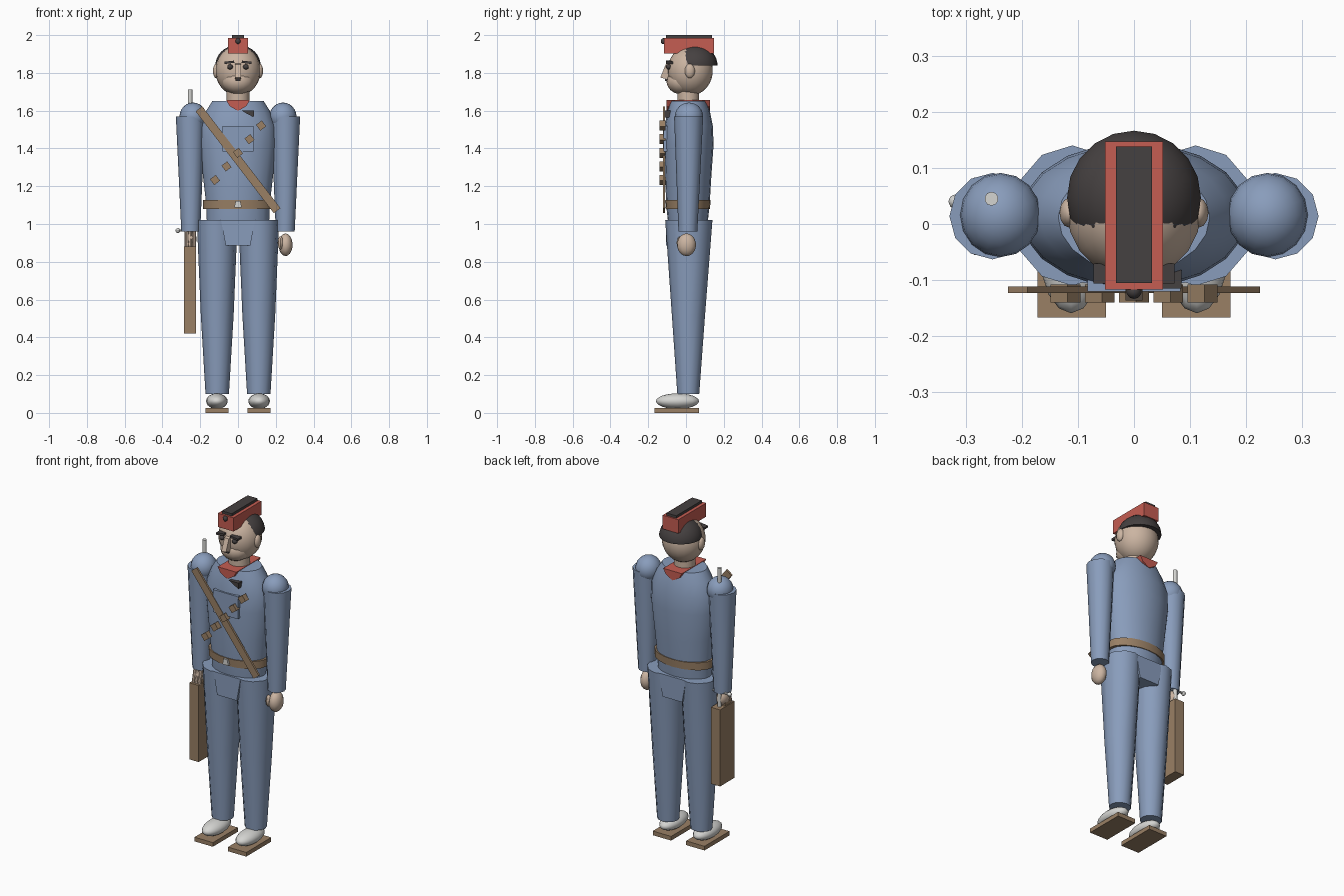
import bpy, bmesh, math
from mathutils import Matrix, Vector

if "Cube" in bpy.data.objects:
    bpy.data.objects.remove(bpy.data.objects["Cube"])


def material(name, rgb):
    m = bpy.data.materials.new(name)
    m.use_nodes = True
    m.diffuse_color = (*rgb, 1)
    m.node_tree.nodes["Principled BSDF"].inputs["Base Color"].default_value = (*rgb, 1)
    return m


BLUE = material("uniform blue", (.25, .335, .50))
BROWN = material("leather brown", (.32, .215, .13))
RED = material("cap red", (.56, .11, .085))
SKIN = material("skin", (.60, .46, .36))
BLACK = material("dark hair", (.06, .052, .052))
WHITE = material("pale grey", (.66, .66, .64))


def finish(bm, name, mat, smooth=True):
    bmesh.ops.recalc_face_normals(bm, faces=bm.faces)
    me = bpy.data.meshes.new(name)
    bm.to_mesh(me)
    bm.free()
    me.materials.append(mat)
    ob = bpy.data.objects.new(name, me)
    bpy.context.collection.objects.link(ob)
    if smooth:
        bpy.ops.object.select_all(action='DESELECT')
        ob.select_set(True)
        bpy.context.view_layer.objects.active = ob
        bpy.ops.object.shade_smooth_by_angle(angle=math.radians(42))
    return ob


def box(name, mat, lo, hi, tilt=0):
    """Box between two corners, optionally tilted about y."""
    lo, hi = Vector(lo), Vector(hi)
    bm = bmesh.new()
    bmesh.ops.create_cube(bm, size=1)
    bm.transform(Matrix.Translation((lo + hi) / 2)
                 @ Matrix.Rotation(tilt, 4, 'Y')
                 @ Matrix.Diagonal((*(hi - lo), 1)))
    return finish(bm, name, mat, False)


def ball(name, mat, centre, radii, seg=16, floor=None):
    """Ellipsoid, optionally cut flat below a height."""
    bm = bmesh.new()
    bmesh.ops.create_uvsphere(bm, u_segments=seg, v_segments=seg * 3 // 4, radius=1)
    bm.transform(Matrix.Translation(centre) @ Matrix.Diagonal((*radii, 1)))
    if floor is not None:
        bmesh.ops.bisect_plane(bm, geom=bm.verts[:] + bm.edges[:] + bm.faces[:],
                               plane_co=(0, 0, floor), plane_no=(0, 0, 1), clear_inner=True)
        bmesh.ops.holes_fill(bm, edges=[e for e in bm.edges if e.is_boundary])
    return finish(bm, name, mat)


def loft(name, mat, rings, seg=12):
    """Stacked elliptical rings: (x, y, z, rx, ry)."""
    bm = bmesh.new()
    loops = []
    for x, y, z, rx, ry in rings:
        loops.append([bm.verts.new((x + rx * math.cos(a), y + ry * math.sin(a), z))
                      for a in (math.tau * i / seg for i in range(seg))])
    for low, high in zip(loops, loops[1:]):
        for i in range(seg):
            j = (i + 1) % seg
            bm.faces.new((low[i], low[j], high[j], high[i]))
    bm.faces.new(loops[0])
    bm.faces.new(loops[-1])
    return finish(bm, name, mat)


def rod(name, mat, start, end, r, seg=10):
    start, end = Vector(start), Vector(end)
    bm = bmesh.new()
    bmesh.ops.create_cone(bm, cap_ends=True, segments=seg, radius1=r, radius2=r,
                          depth=(end - start).length)
    turn = (end - start).to_track_quat('Z', 'Y').to_matrix().to_4x4()
    bm.transform(Matrix.Translation((start + end) / 2) @ turn)
    return finish(bm, name, mat)


def prism(name, mat, outline, lo, hi, axis='Y'):
    """Outline (across, z) extruded along y or x."""
    bm = bmesh.new()
    place = (lambda a, z, d: (a, d, z)) if axis == 'Y' else (lambda a, z, d: (d, a, z))
    f = bm.faces.new([bm.verts.new(place(a, z, lo)) for a, z in outline])
    new = bmesh.ops.extrude_face_region(bm, geom=[f])["geom"]
    bmesh.ops.translate(bm, verts=[v for v in new if isinstance(v, bmesh.types.BMVert)],
                        vec=place(0, 0, hi - lo))
    return finish(bm, name, mat, False)


# Torso, hips and belt
loft("torso", BLUE, [
    (0, .01, 1.01, .165, .105), (0, .01, 1.1, .168, .115), (0, .012, 1.25, .185, .122),
    (0, .015, 1.42, .203, .131), (0, .015, 1.52, .2, .127), (0, .014, 1.6, .168, .112),
    (0, .012, 1.652, .135, .098)], 20)
prism("crotch", BLUE, [(-.09, 1.02), (.09, 1.02), (.065, .885), (-.065, .885)], -.105, .13)
loft("belt", BROWN, [(0, .01, 1.08, .185, .117), (0, .01, 1.126, .185, .12)], 20)
prism("buckle", WHITE, [(-.02, 1.088), (.02, 1.088), (.012, 1.122), (-.012, 1.122)], -.12, -.1)

# Limbs, mirrored left and right
for side, s in (("left", 1), ("right", -1)):
    loft(side + "_leg", BLUE, [
        (s * .11, .012, .1, .062, .058), (s * .11, .013, .52, .087, .088),
        (s * .11, .015, 1.02, .108, .125)], 12)
    ball(side + "_shoe", WHITE, (s * .112, -.045, .062), (.057, .114, .041))
    box(side + "_sole", BROWN, (s * .111 - .061, -.167, 0), (s * .111 + .061, .07, .025))
    loft(side + "_arm", BLUE, [(s * .25, .01, .96, .05, .05),
                               (s * .252, .014, 1.57, .077, .077)], 12)
    ball(side + "_shoulder", BLUE, (s * .238, .016, 1.568), (.072, .075, .075))
    ball(side + "_ear", SKIN, (s * .115, .02, 1.81), (.018, .027, .038), 12)
    ball(side + "_eye", BLACK, (s * .042, -.092, 1.832), (.016, .014, .014), 10)
    box(side + "_eyebrow", BLACK, (s * .046 - .026, -.106, 1.85),
        (s * .046 + .026, -.07, 1.862), s * .12)

# Hands
ball("left_hand", SKIN, (.252, .003, .89), (.037, .05, .06), 12)
ball("left_thumb", SKIN, (.225, -.03, .9), (.015, .02, .035), 8)
ball("right_hand", SKIN, (-.252, .01, .92), (.033, .045, .045), 12)
for i in range(3):
    x = -.272 + i * .02
    rod("right_finger", SKIN, (x, -.035, .875), (x, -.015, .965), .01, 8)

# Rifle carried in the right hand
box("rifle_stock", BROWN, (-.285, -.055, .42), (-.223, .083, .88))
box("rifle_grip", BROWN, (-.28, -.035, .87), (-.228, .03, .9))
rod("rifle_barrel", WHITE, (-.254, .045, .86), (-.254, .045, 1.712), .0125)
rod("bolt_handle", WHITE, (-.32, .04, .965), (-.2, .04, .965), .006, 8)
ball("bolt_knob", WHITE, (-.318, .04, .965), (.013, .013, .013), 8)

# Chest strap with pouches, pocket and badge
slope = math.atan2(.54, .415)
box("chest_strap", BROWN, (-.34, -.123, 1.318), (.34, -.111, 1.362), slope)
for i in range(-2, 3):
    x, z = i * .061, 1.377 + i * .072
    box("pouch", BROWN, (x - .019, -.14, z - .019), (x + .019, -.108, z + .019), math.radians(-37))
box("chest_pocket", BLUE, (-.083, -.12, 1.385), (.083, -.09, 1.52))
prism("badge", BLACK, [(.02, 1.6), (.085, 1.6), (.083, 1.565), (.045, 1.585)], -.115, -.07)

# Neck, collar and head
loft("neck", SKIN, [(0, .012, 1.6, .06, .058), (0, .012, 1.73, .06, .058)], 16)
prism("collar", RED, [(-.062, 1.656), (.062, 1.656), (.045, 1.625), (.015, 1.607),
                      (0, 1.6), (-.015, 1.607), (-.045, 1.625)], -.104, .128)
ball("head", SKIN, (0, .022, 1.812), (.12, .12, .132), 20)
ball("jaw", SKIN, (0, -.025, 1.755), (.085, .078, .068))
prism("nose", SKIN, [(-.09, 1.85), (-.108, 1.845), (-.136, 1.775), (-.09, 1.765)],
      -.015, .015, 'X')
box("moustache", BLACK, (-.014, -.112, 1.758), (.014, -.08, 1.768))
ball("hair", BLACK, (0, .047, 1.84), (.12, .12, .108), 20, 1.84)

# Cap
box("cap", RED, (-.052, -.117, 1.903), (.052, .147, 1.985))
box("cap_crest", BLACK, (-.032, -.105, 1.98), (.032, .138, 2))
ball("cap_badge", BLACK, (0, -.12, 1.968), (.014, .014, .016), 10)
